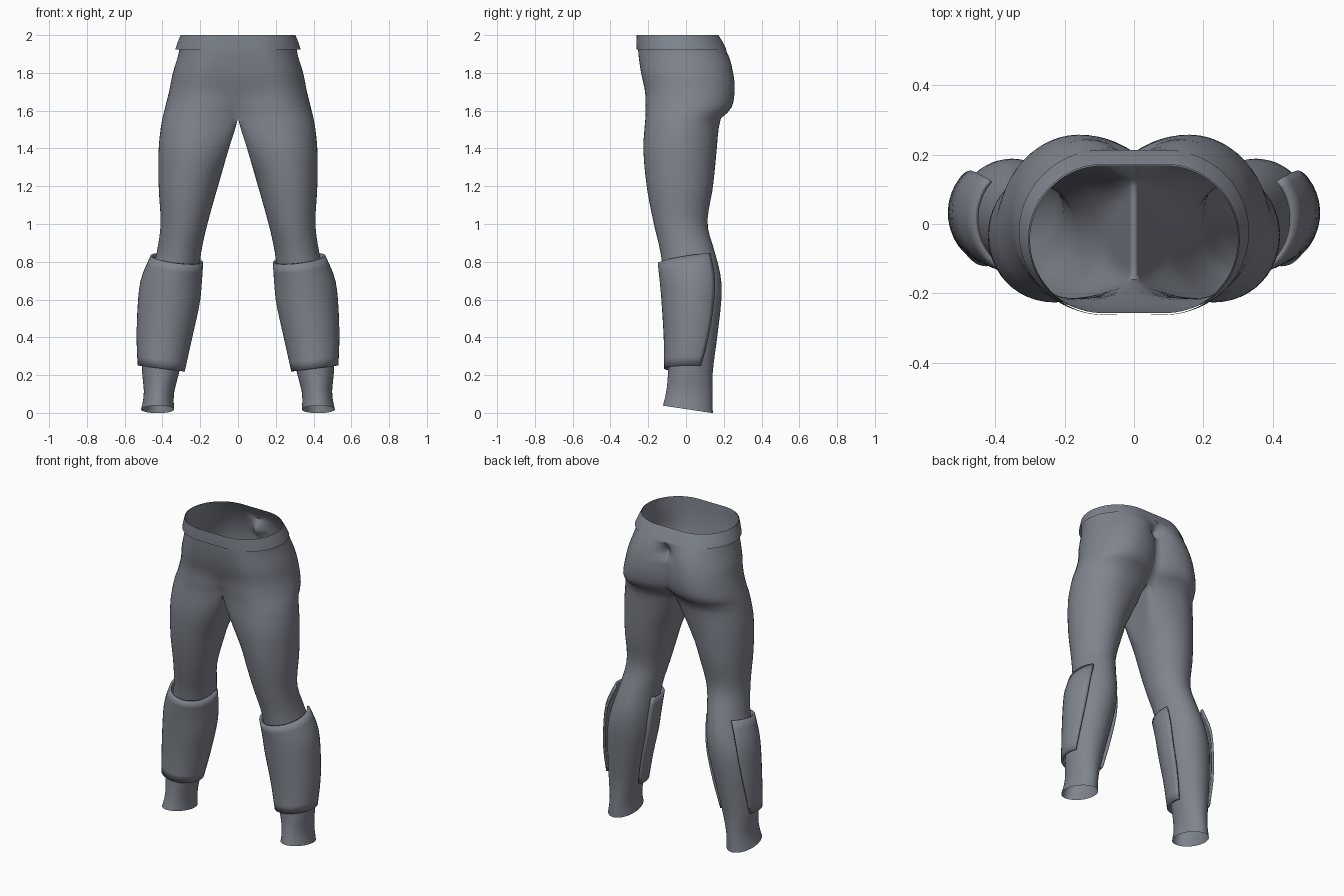
import bpy, bmesh, math

if "Cube" in bpy.data.objects:
    bpy.data.objects.remove(bpy.data.objects["Cube"])

ARC, INNER = 37, 9            # points on the outer arc / inner thigh wall
CROTCH = 1.56

# hips: z, centre x, outer x, front y, back y, front flatness, back flatness
HIPS = [
    (1.56, .200, .400, -.215, .185, 1.45, 1.45),
    (1.61, .185, .388, -.215, .238, 1.75, 1.50),
    (1.70, .165, .365, -.217, .257, 3.0, 1.60),
    (1.80, .140, .345, -.238, .250, 8.0, 1.75),
    (1.90, .110, .315, -.252, .222, 18., 2.6),
    (2.00, .090, .300, -.257, .168, 20., 20.)]

# legs: z, inner x, outer x, front y, back y
LEGS = [
    (0.02, .338, .513, -.122, .142),
    (0.10, .340, .498, -.105, .140),
    (0.22, .310, .508, -.095, .142),
    (0.40, .268, .508, -.098, .165),
    (0.60, .222, .498, -.108, .187),
    (0.72, .208, .465, -.118, .184),
    (0.85, .195, .430, -.135, .153),
    (1.00, .162, .410, -.170, .114),
    (1.20, .106, .420, -.208, .143),
    (1.40, .048, .420, -.226, .163),
    (1.50, .016, .410, -.220, .172),
    (1.56, .000, .400, -.215, .185)]

# shin guard: z, inner x, outer x, front y, back y
GUARD = [
    (0.23, .282, .532, -.116, .150),
    (0.40, .245, .537, -.118, .185),
    (0.60, .202, .527, -.130, .203),
    (0.70, .192, .510, -.138, .200),
    (0.82, .184, .462, -.150, .175)]


def sample(table, z):
    """Smooth interpolation of a table along its first column."""
    n = len(table)
    i = max(j for j in range(n - 1) if table[j][0] <= z + 1e-6 or j == 0)
    a, b = table[i], table[i + 1]
    h = b[0] - a[0]
    u = (z - a[0]) / h

    def slope(j, c):
        p, q = table[max(j - 1, 0)], table[min(j + 1, n - 1)]
        return (q[c] - p[c]) / (q[0] - p[0])
    return [(2*u**3 - 3*u**2 + 1) * a[c] + (u**3 - 2*u**2 + u) * h * slope(i, c)
            + (3*u**2 - 2*u**3) * b[c] + (u**3 - u**2) * h * slope(i + 1, c)
            for c in range(1, len(a))]


def point(a, z, cx, xin, xout, yf, yb, kf=1.0, kb=1.0):
    """Point on a rounded section, flattened against x = xin."""
    cy, ry = (yf + yb) / 2, (yb - yf) / 2
    c, s = math.cos(a), math.sin(a)
    rx = xout - cx if c > 0 else (cx - xin) * (kb if s > 0 else kf)
    return (max(xin, cx + rx * c), cy + ry * s, z)


def arc_angles(kf, kb):
    limit = math.radians(135)
    tf, tb = (min(math.acos(-1 / max(k, 1.0)), limit) for k in (kf, kb))
    return tf, tb, [-tf + (tf + tb) * i / (ARC - 1) for i in range(ARC)]


def finish(name, bm, mat, thickness=0.0):
    bmesh.ops.recalc_face_normals(bm, faces=bm.faces)
    me = bpy.data.meshes.new(name)
    bm.to_mesh(me)
    bm.free()
    me.materials.append(mat)
    ob = bpy.data.objects.new(name, me)
    bpy.context.collection.objects.link(ob)
    if thickness:
        m = ob.modifiers.new("thickness", 'SOLIDIFY')
        m.thickness, m.offset = thickness, -1
    m = ob.modifiers.new("mirror", 'MIRROR')
    m.use_clip = True
    m.merge_threshold = 0.0005
    bpy.ops.object.select_all(action='DESELECT')
    ob.select_set(True)
    bpy.context.view_layer.objects.active = ob
    bpy.ops.object.shade_smooth_by_angle(angle=math.radians(50))
    return ob


def skin(bm, rows, closed=False):
    for lo, hi in zip(rows, rows[1:]):
        n = min(len(lo), len(hi))
        wrap = closed and len(lo) == len(hi)
        for i in range(n if wrap else n - 1):
            j = (i + 1) % n
            bm.faces.new((lo[i], lo[j], hi[j], hi[i]))


cloth = bpy.data.materials.new("slate grey cloth")
cloth.diffuse_color = (.215, .232, .27, 1)
cloth.use_nodes = True
cloth.node_tree.nodes["Principled BSDF"].inputs["Base Color"].default_value = cloth.diffuse_color

# Trousers: closed leg rings, then open half rings for the hips
bm = bmesh.new()
leg_rows = []
for r in range(33):
    z = 0.02 + (CROTCH - 0.02) * r / 32
    xin, xout, yf, yb = sample(LEGS, z)
    xin = max(xin, 0.0)
    k = 1 + .45 * max(0, min(1, (z - 1.25) / (CROTCH - 1.25)))
    tf, tb, angles = arc_angles(k, k)
    gap = 2 * math.pi - tf - tb
    angles += [tb + gap * i / (INNER + 1) for i in range(1, INNER + 1)]
    pts = [point(a, z, (xin + xout) / 2, xin, xout, yf, yb, k, k) for a in angles]
    tilt = max(0, 1 - r / 4)          # slanted hem
    leg_rows.append([bm.verts.new((x, y, zz - .15 * tilt * y)) for x, y, zz in pts])
skin(bm, leg_rows, closed=True)
hip_rows = [leg_rows[-1][:ARC]]
for r in range(1, 17):
    z = CROTCH + (2 - CROTCH) * r / 16
    cx, xout, yf, yb, kf, kb = sample(HIPS, z)
    kf, kb = max(kf, 1.42), max(kb, 1.42)
    row = [point(a, z, cx, 0, xout, yf, yb, kf, kb) for a in arc_angles(kf, kb)[2]]
    row[0], row[-1] = (0, *row[0][1:]), (0, *row[-1][1:])
    hip_rows.append([bm.verts.new(p) for p in row])
skin(bm, hip_rows)
finish("trousers", bm, cloth)

# Waistband: thin strip flaring out at its lower edge
bm = bmesh.new()
rows = []
for z, xout, yf, yb in ((1.925, .332, -.261, .214), (1.96, .320, -.262, .197), (2.0, .304, -.261, .172)):
    row = [point(a, z, .09, 0, xout, yf, yb, 20, 20) for a in arc_angles(20, 20)[2]]
    row[0], row[-1] = (0, *row[0][1:]), (0, *row[-1][1:])
    rows.append([bm.verts.new(p) for p in row])
skin(bm, rows)
finish("waistband", bm, cloth)

# Shin guards: thick shells round the front of each calf, open behind
bm = bmesh.new()
rows = []
for r in range(13):
    u = r / 12
    z = 0.23 + 0.59 * u
    xin, xout, yf, yb = sample(GUARD, z)
    start = math.radians(-200)
    end = math.radians(28 + 18 * math.sin(math.pi * min(1, u * 1.1) / 2))
    row = []
    for i in range(29):
        a = start + (end - start) * i / 28
        x, y, zz = point(a, z, (xin + xout) / 2, xin, xout, yf, yb)
        row.append(bm.verts.new((x, y, zz + .13 * (x - .37) + .15 * u * y)))
    rows.append(row)
skin(bm, rows)
finish("shin_guards", bm, cloth, 0.014)
